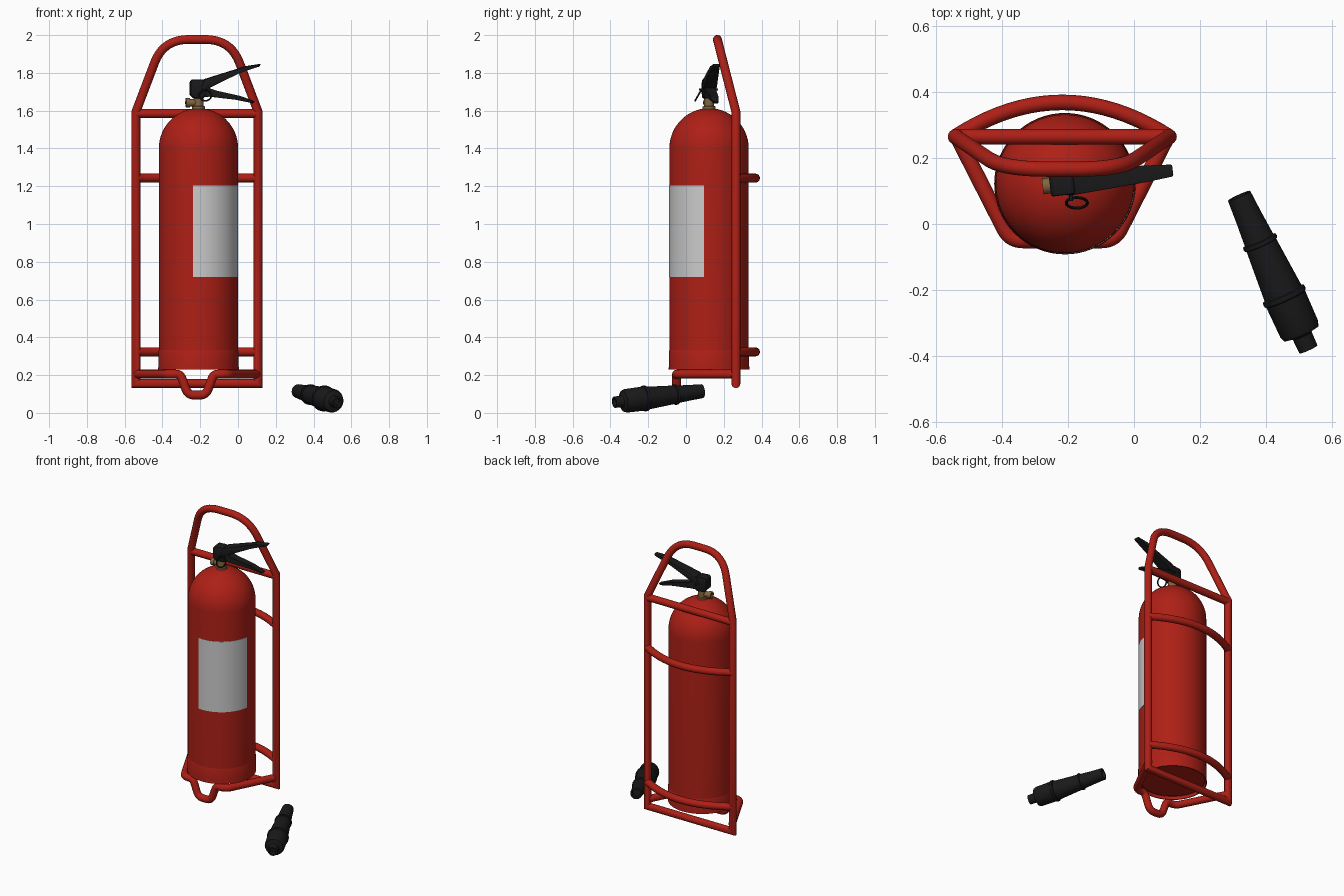
import bpy, bmesh
from math import sin, cos, pi, radians
from mathutils import Vector, Matrix

if "Cube" in bpy.data.objects:
    bpy.data.objects.remove(bpy.data.objects["Cube"])


def material(name, rgb):
    m = bpy.data.materials.new(name)
    m.diffuse_color = (*rgb, 1)
    m.use_nodes = True
    m.node_tree.nodes["Principled BSDF"].inputs["Base Color"].default_value = m.diffuse_color
    return m


RED = material("red_paint", (0.42, 0.014, 0.008))
BLACK = material("black_plastic", (0.01, 0.01, 0.011))
BRASS = material("brass", (0.22, 0.13, 0.05))
WHITE = material("white_label", (0.8, 0.8, 0.8))


def finish(bm, name, mat, matrix=None, angle=35):
    bmesh.ops.remove_doubles(bm, verts=bm.verts, dist=1e-5)
    bmesh.ops.recalc_face_normals(bm, faces=bm.faces)
    if matrix:
        bm.transform(matrix)
    me = bpy.data.meshes.new(name)
    bm.to_mesh(me)
    bm.free()
    me.materials.append(mat)
    ob = bpy.data.objects.new(name, me)
    bpy.context.collection.objects.link(ob)
    bpy.ops.object.select_all(action='DESELECT')
    ob.select_set(True)
    bpy.context.view_layer.objects.active = ob
    bpy.ops.object.shade_smooth_by_angle(angle=radians(angle))
    return ob


def skin(bm, rings, closed):
    """Bridge consecutive rings of verts with quads."""
    n = len(rings[0])
    for a, b in zip(rings, rings[1:]):
        for i in range(n if closed else n - 1):
            j = (i + 1) % n
            bm.faces.new((a[i], a[j], b[j], b[i]))


def lathe(name, profile, mat, matrix, a0=0, a1=360, segs=48):
    bm = bmesh.new()
    rings = []
    for k in range(segs + 1):
        a = radians(a0 + (a1 - a0) * k / segs)
        rings.append([bm.verts.new((r * cos(a), r * sin(a), z)) for r, z in profile])
    skin(bm, rings, False)
    bmesh.ops.dissolve_degenerate(bm, dist=1e-6, edges=bm.edges)
    return finish(bm, name, mat, matrix)


def rounded(points, radius, steps=7):
    """Round the inner corners of a path with smooth bends."""
    pts = [Vector(p) for p in points]
    out = [pts[0]]
    for a, b, c, d in zip(pts, pts[1:], pts[2:], radius):
        if d == 0:
            out.append(b)
            continue
        p, q = b + (a - b).normalized() * d, b + (c - b).normalized() * d
        for i in range(steps + 1):
            t = i / steps
            out.append(p * (1 - t) ** 2 + b * 2 * t * (1 - t) + q * t * t)
    return out + [pts[-1]]


def tube(name, pts, mat, r=0.0235, sides=16):
    """Sweep a circle along a path with mitred joints."""
    pts = [Vector(p) for p in pts]
    dirs = [(b - a).normalized() for a, b in zip(pts, pts[1:])]
    rot = dirs[0].to_track_quat('Z', 'Y').to_matrix()
    ring = [pts[0] + rot @ Vector((r * cos(2 * pi * i / sides), r * sin(2 * pi * i / sides), 0))
            for i in range(sides)]
    bm = bmesh.new()
    rings = [[bm.verts.new(v) for v in ring]]
    for i, d in enumerate(dirs):
        n = d + (dirs[i + 1] if i + 1 < len(dirs) else d)
        ring = [v + d * ((pts[i + 1] - v).dot(n) / d.dot(n)) for v in ring]
        rings.append([bm.verts.new(v) for v in ring])
    skin(bm, rings, True)
    if (pts[0] - pts[-1]).length > 1e-4:
        bm.faces.new(rings[0])
        bm.faces.new(rings[-1])
    return finish(bm, name, mat, angle=40)


def slab(name, outline, mat, matrix, bevel=0.006):
    """Side outline (u, z, half width) made solid across its width."""
    bm = bmesh.new()
    rings = [[bm.verts.new((u, s * w, z)) for u, z, w in outline] for s in (-1, 1)]
    skin(bm, rings, True)
    for ring in rings:
        bm.faces.new(ring)
    bmesh.ops.bevel(bm, geom=bm.edges[:], offset=bevel, segments=2, affect='EDGES', profile=0.5)
    return finish(bm, name, mat, matrix)


# Pressure cylinder with dome and foot skirt
CX, CY = -0.209, 0.122
axis = Matrix.Translation((CX, CY, 0))
dome = [(0.21 * cos(radians(a)), 1.40 + 0.213 * sin(radians(a))) for a in range(0, 91, 6)]
lathe("cylinder_body", [(0, 0.25), (0.2, 0.25), (0.21, 0.26)] + dome, RED, axis, segs=64)
lathe("foot_skirt", [(0.204, 0.25), (0.208, 0.23), (0.214, 0.23), (0.2125, 0.25), (0.2125, 0.325),
                     (0.2085, 0.336)], RED, axis, segs=64)
lathe("label", [(0.205, 0.72), (0.2115, 0.72), (0.2115, 1.203), (0.205, 1.203)],
      WHITE, axis, -98, -7, 24)

# Main frame: posts, bottom bar and leaning top arch in one loop
FX, FY, L, R = -0.217, 0.264, -0.54, 0.106
tube("main_frame", rounded([(FX, FY, 0.155), (L, FY, 0.155), (L, FY, 1.595), (-0.395, 0.166, 1.977),
                            (-0.039, 0.166, 1.977), (R, FY, 1.595), (R, FY, 0.155), (FX, FY, 0.155)],
                           [0, 0, 0.135, 0.135, 0, 0], 10), RED)
tube("top_crossbar", [(L, FY, 1.585), (R, FY, 1.585)], RED)

# Curved rear bars
for name, z in (("upper_rear_bar", 1.243), ("lower_rear_bar", 0.323)):
    arc = []
    for i in range(21):
        t = -1 + i / 10
        arc.append((FX + 0.323 * t, FY + 0.104 * (1 - t * t), z))
    tube(name, arc, RED)

# Front cradle with a dipped foot
half = [(L + 0.005, FY, 0.205), (-0.375, -0.05, 0.205), (-0.305, -0.05, 0.205), (-0.265, -0.05, 0.094)]
mirrored = [(2 * FX - x, y, z) for x, y, z in reversed(half)]
tube("front_cradle", rounded(half + mirrored, [0.04, 0.025, 0.035, 0.035, 0.025, 0.04]), RED)

# Brass neck and side outlet
head = axis @ Matrix.Rotation(radians(7), 4, 'Z')
lathe("valve_neck", [(0, 1.59), (0.034, 1.59), (0.034, 1.622), (0.027, 1.625), (0.027, 1.70), (0, 1.70)],
      BRASS, head, segs=24)
lathe("side_outlet", [(0, 0), (0.019, 0), (0.019, 0.045), (0.024, 0.046), (0.024, 0.068), (0.014, 0.068),
                      (0.014, 0.06), (0, 0.06)],
      BRASS, head @ Matrix.Translation((0, 0, 1.642)) @ Matrix.Rotation(-pi / 2, 4, 'Y'), segs=24)

# Valve head and squeeze levers
slab("valve_head", [(-0.046, 1.685, 0.034), (-0.025, 1.665, 0.034), (0.025, 1.665, 0.034),
                    (0.04, 1.69, 0.034), (0.04, 1.745, 0.034), (0.02, 1.765, 0.034),
                    (-0.035, 1.765, 0.034), (-0.046, 1.75, 0.034)], BLACK, head)
slab("upper_lever", [(0.0, 1.71, 0.037), (0.06, 1.722, 0.035), (0.21, 1.80, 0.026), (0.325, 1.834, 0.018),
                     (0.33, 1.848, 0.018), (0.25, 1.835, 0.025), (0.03, 1.766, 0.037)],
     BLACK, head, 0.004)
slab("lower_lever", [(0.0, 1.672, 0.03), (0.06, 1.674, 0.03), (0.2, 1.662, 0.022), (0.29, 1.638, 0.015),
                     (0.3, 1.65, 0.015), (0.22, 1.678, 0.022), (0.1, 1.70, 0.028), (0.03, 1.73, 0.03)],
     BLACK, head, 0.004)

# Safety pin and pull ring
tube("safety_pin", [(-0.19, 0.07, 1.712), (-0.19, 0.17, 1.712)], BLACK, 0.006, 10)
circle = [(0.032 + 0.0045 * cos(i * pi / 4), 0.0045 * sin(i * pi / 4)) for i in range(9)]
lathe("pull_ring", circle, BLACK,
      Matrix.Translation((-0.173, 0.064, 1.68)) @ Matrix.Rotation(radians(60), 4, 'X'), segs=28)

# Loose discharge nozzle lying on the ground
start, end = Vector((0.318, 0.085, 0.115)), Vector((0.528, -0.38, 0.056))
lie = Matrix.Translation(start) @ (end - start).to_track_quat('Z', 'Y').to_matrix().to_4x4()
lathe("nozzle", [(0, 0.03), (0.026, 0.03), (0.028, 0), (0.037, 0), (0.041, 0.07), (0.047, 0.148),
                 (0.054, 0.15), (0.055, 0.156), (0.054, 0.162), (0.049, 0.164), (0.061, 0.325),
                 (0.068, 0.328), (0.069, 0.335), (0.068, 0.342), (0.064, 0.345), (0.0625, 0.445),
                 (0.057, 0.46), (0.036, 0.464), (0.031, 0.468), (0.03, 0.513), (0.02, 0.513),
                 (0.018, 0.49), (0, 0.49)], BLACK, lie, segs=32)
